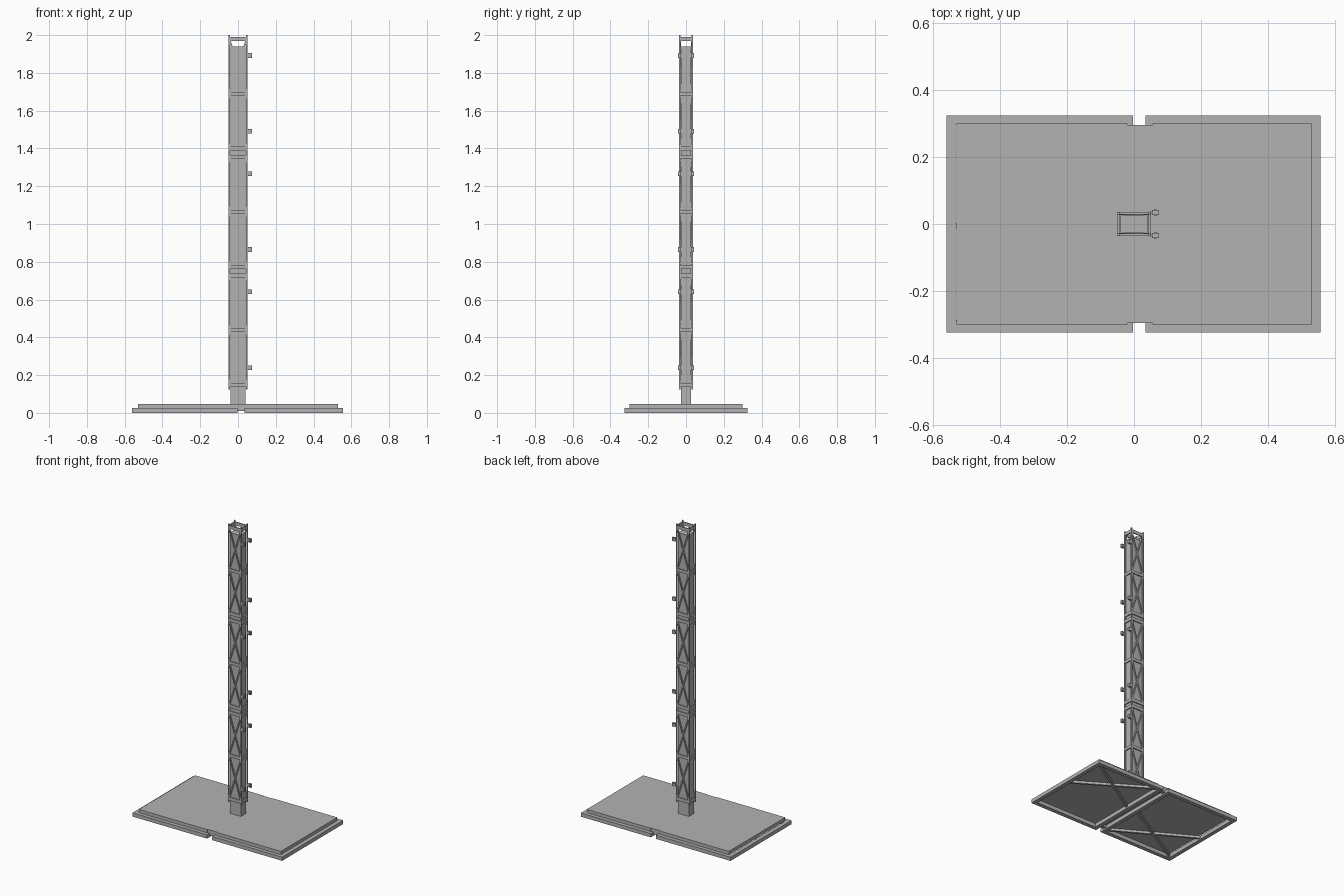
import bpy, bmesh
from mathutils import Vector, Matrix

if "Cube" in bpy.data.objects:
    bpy.data.objects.remove(bpy.data.objects["Cube"])

steel = bpy.data.materials.new("plain_grey_steel")
steel.diffuse_color = (0.45, 0.45, 0.45, 1)
steel.use_nodes = True
steel.node_tree.nodes["Principled BSDF"].inputs["Base Color"].default_value = steel.diffuse_color


def box(bm, x0, x1, y0, y1, z0, z1):
    size = Matrix.Diagonal((x1 - x0, y1 - y0, z1 - z0, 1))
    centre = Matrix.Translation(((x0 + x1) / 2, (y0 + y1) / 2, (z0 + z1) / 2))
    bmesh.ops.create_cube(bm, size=1, matrix=centre @ size)


def brace(bm, a, b, normal, width, depth):
    """Flat bar from a to b, lying in the plane with the given normal."""
    a, b, n = Vector(a), Vector(b), Vector(normal)
    along = (b - a).normalized()
    across = n.cross(along)
    rot = Matrix((across, n, along)).transposed().to_4x4()
    size = Matrix.Diagonal((width, depth, (b - a).length, 1))
    bmesh.ops.create_cube(bm, size=1, matrix=Matrix.Translation((a + b) / 2) @ rot @ size)


def finish(name, bm):
    mesh = bpy.data.meshes.new(name)
    bm.to_mesh(mesh)
    bm.free()
    mesh.materials.append(steel)
    obj = bpy.data.objects.new(name, mesh)
    bpy.context.collection.objects.link(obj)


# Base: raised cover sheet, slightly drawn in above the central gap
bm = bmesh.new()
box(bm, -0.53, -0.02, -0.30, 0.30, 0.025, 0.047)
box(bm, 0.055, 0.53, -0.30, 0.30, 0.025, 0.047)
box(bm, -0.02, 0.055, -0.296, 0.296, 0.025, 0.047)
finish("base_cover", bm)

# Base: two open rectangular frames with crossed stiffeners underneath
RIM = 0.027
for name, x0, x1, side in (("left", -0.56, -0.003, -1), ("right", 0.035, 0.557, 1)):
    bm = bmesh.new()
    for s in (-1, 1):
        lo, hi = sorted((s * 0.325, s * (0.325 - RIM)))
        box(bm, x0, x1, lo, hi, 0, 0.025)
    for a in (x0, x1 - RIM):
        box(bm, a, a + RIM, -0.325 + RIM, 0.325 - RIM, 0, 0.025)
    finish(name + "_base_frame", bm)
    bm = bmesh.new()
    y = side * 0.30
    a, b = x0 + 0.02, x1 - 0.02
    brace(bm, (a, 0, 0.016), (b, y, 0.016), (0, 0, 1), 0.014, 0.016)
    brace(bm, (a, y, 0.016), (b, 0, 0.016), (0, 0, 1), 0.014, 0.016)
    finish(name + "_base_stiffeners", bm)

# Cross pieces joining the two base frames
bm = bmesh.new()
for s in (-1, 1):
    lo, hi = sorted((s * 0.27, s * 0.295))
    box(bm, -0.003, 0.035, lo, hi, 0.01, 0.025)
finish("frame_connectors", bm)

# Inner mast
bm = bmesh.new()
box(bm, -0.041, 0.041, -0.027, 0.027, 0.047, 1.94)
finish("inner_mast", bm)

# Three stacked lattice sections
HX, HY, T, L = 0.051, 0.036, 0.008, 0.625
for i in range(3):
    z = 0.125 + i * L
    bm = bmesh.new()
    for sx in (-1, 1):
        for sy in (-1, 1):
            xs = sorted((sx * HX, sx * (HX - T)))
            ys = sorted((sy * HY, sy * (HY - T)))
            box(bm, *xs, *ys, z, z + L)
    finish(f"corner_posts_{i + 1}", bm)

    # Horizontal rings
    bm = bmesh.new()
    for lo, hi in ((0.012, 0.034), (0.305, 0.325), (0.593, 0.615)):
        for s in (-1, 1):
            ys = sorted((s * (HY - 0.001), s * (HY - T)))
            box(bm, -HX + T, HX - T, *ys, z + lo, z + hi)
            xs = sorted((s * (HX - 0.001), s * (HX - T)))
            box(bm, *xs, -HY + T, HY - T, z + lo, z + hi)
    finish(f"horizontal_rings_{i + 1}", bm)

    # Crossed bracing on front and back
    bm = bmesh.new()
    for lo, hi in ((0.034, 0.305), (0.325, 0.593)):
        for sy in (-1, 1):
            for sx in (-1, 1):
                brace(bm, (-sx * 0.042, sy * 0.031, z + lo),
                      (sx * 0.042, sy * 0.031, z + hi), (0, 1, 0), 0.008, 0.007)
    finish(f"cross_bracing_{i + 1}", bm)

    # Side brackets with a bolt through each
    bm = bmesh.new()
    for h in (0.115, 0.517):
        for sy in (-1, 1):
            c, zc = sy * 0.0345, z + h
            box(bm, HX - 0.002, 0.056, c - 0.005, c + 0.005, zc - 0.007, zc + 0.007)
            box(bm, 0.054, 0.075, c - 0.007, c + 0.007, zc - 0.012, zc + 0.012)
            box(bm, 0.060, 0.069, c - 0.0085, c + 0.0085, zc - 0.005, zc + 0.005)
    finish(f"side_brackets_{i + 1}", bm)
